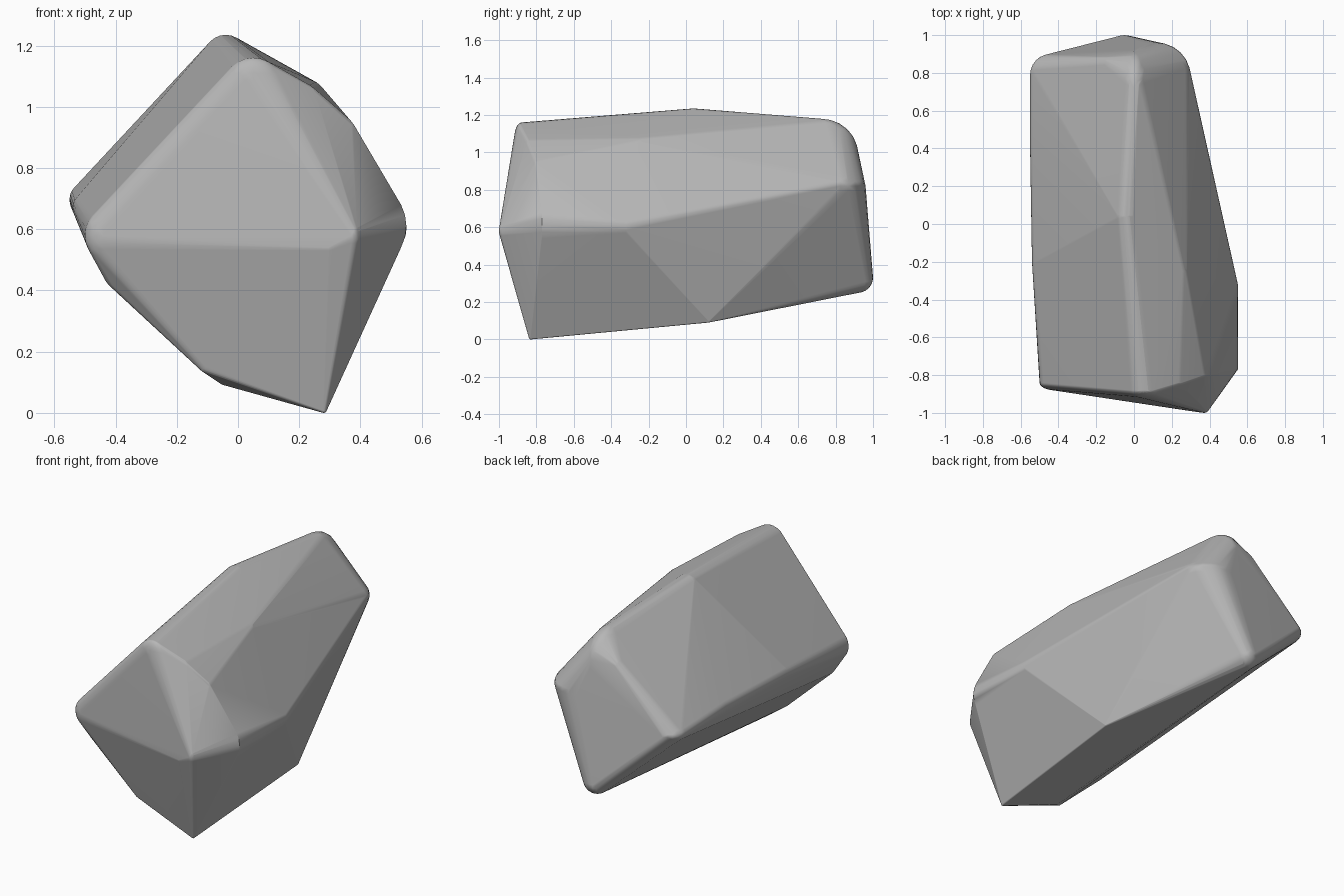
import bpy
import bmesh
import math
from mathutils import Matrix, Vector

cube = bpy.data.objects.get("Cube")
if cube:
    bpy.data.objects.remove(cube, do_unlink=True)

# Plain stone material
stone = bpy.data.materials.new("stone_grey")
stone.use_nodes = True
grey = (0.47, 0.47, 0.47, 1)
stone.diffuse_color = grey
bsdf = stone.node_tree.nodes["Principled BSDF"]
bsdf.inputs["Base Color"].default_value = grey
bsdf.inputs["Roughness"].default_value = 0.8

# Rounded corners of the boulder: centre and radii of each worn corner
corners = [
    # underside
    ((0.28, -0.83, 0.01), (0.01, 0.01, 0.01)),
    ((0.31, 0.12, 0.10), (0.01, 0.01, 0.01)),
    ((-0.04, -0.74, 0.12), (0.03, 0.03, 0.03)),
    ((-0.10, -0.80, 0.16), (0.03, 0.02, 0.03)),
    ((-0.05, 0.92, 0.33), (0.08, 0.08, 0.08)),
    # front tip and its small cap
    ((0.37, -0.97, 0.58), (0.03, 0.03, 0.05)),
    ((0.30, -0.98, 0.54), (0.02, 0.01, 0.02)),
    # bulge on the +x side
    ((0.42, -0.77, 0.61), (0.13, 0.005, 0.14)),
    ((0.50, -0.32, 0.60), (0.05, 0.005, 0.06)),
    # front shoulders
    ((0.31, -0.80, 0.90), (0.08, 0.03, 0.08)),
    ((0.20, -0.84, 1.01), (0.07, 0.03, 0.07)),
    ((0.05, -0.88, 1.06), (0.10, 0.04, 0.10)),
    ((-0.42, -0.84, 0.58), (0.08, 0.04, 0.09)),
    ((-0.38, -0.80, 0.46), (0.06, 0.04, 0.06)),
    # crown and its +x shoulder
    ((-0.04, 0.04, 1.165), (0.07, 0.07, 0.07)),
    ((0.22, -0.25, 1.02), (0.07, 0.07, 0.07)),
    # broad rounded back
    ((-0.13, 0.83, 1.02), (0.04, 0.06, 0.04)),
    ((0.00, 0.72, 0.99), (0.11, 0.20, 0.19)),
    ((0.12, 0.78, 0.82), (0.18, 0.18, 0.10)),
    # -x side ridge
    ((-0.44, 0.79, 0.69), (0.11, 0.11, 0.06)),
    ((-0.50, 0.40, 0.70), (0.05, 0.05, 0.05)),
    ((-0.49, -0.20, 0.67), (0.05, 0.05, 0.05)),
]

# Wrap the corners in one taut hull
bm = bmesh.new()
for centre, radii in corners:
    place = Matrix.Translation(Vector(centre)) @ Matrix.Diagonal((*radii, 1))
    bmesh.ops.create_uvsphere(bm, u_segments=24, v_segments=12, radius=1, matrix=place)
points = [v.co.copy() for v in bm.verts]
bm.free()

bm = bmesh.new()
for p in points:
    bm.verts.new(p)
bmesh.ops.convex_hull(bm, input=bm.verts[:])
bmesh.ops.delete(bm, geom=[v for v in bm.verts if not v.link_faces], context="VERTS")
bmesh.ops.remove_doubles(bm, verts=bm.verts[:], dist=0.002)
bmesh.ops.recalc_face_normals(bm, faces=bm.faces[:])
mesh = bpy.data.meshes.new("boulder")
bm.to_mesh(mesh)
bm.free()

boulder = bpy.data.objects.new("boulder", mesh)
bpy.context.collection.objects.link(boulder)
mesh.materials.append(stone)

# Soft rounded shading with crisp chipped edges
for ob in bpy.context.selected_objects:
    ob.select_set(False)
boulder.select_set(True)
bpy.context.view_layer.objects.active = boulder
bpy.ops.object.shade_smooth_by_angle(angle=math.radians(30))
weighted = boulder.modifiers.new("even_shading", "WEIGHTED_NORMAL")
weighted.keep_sharp = True
